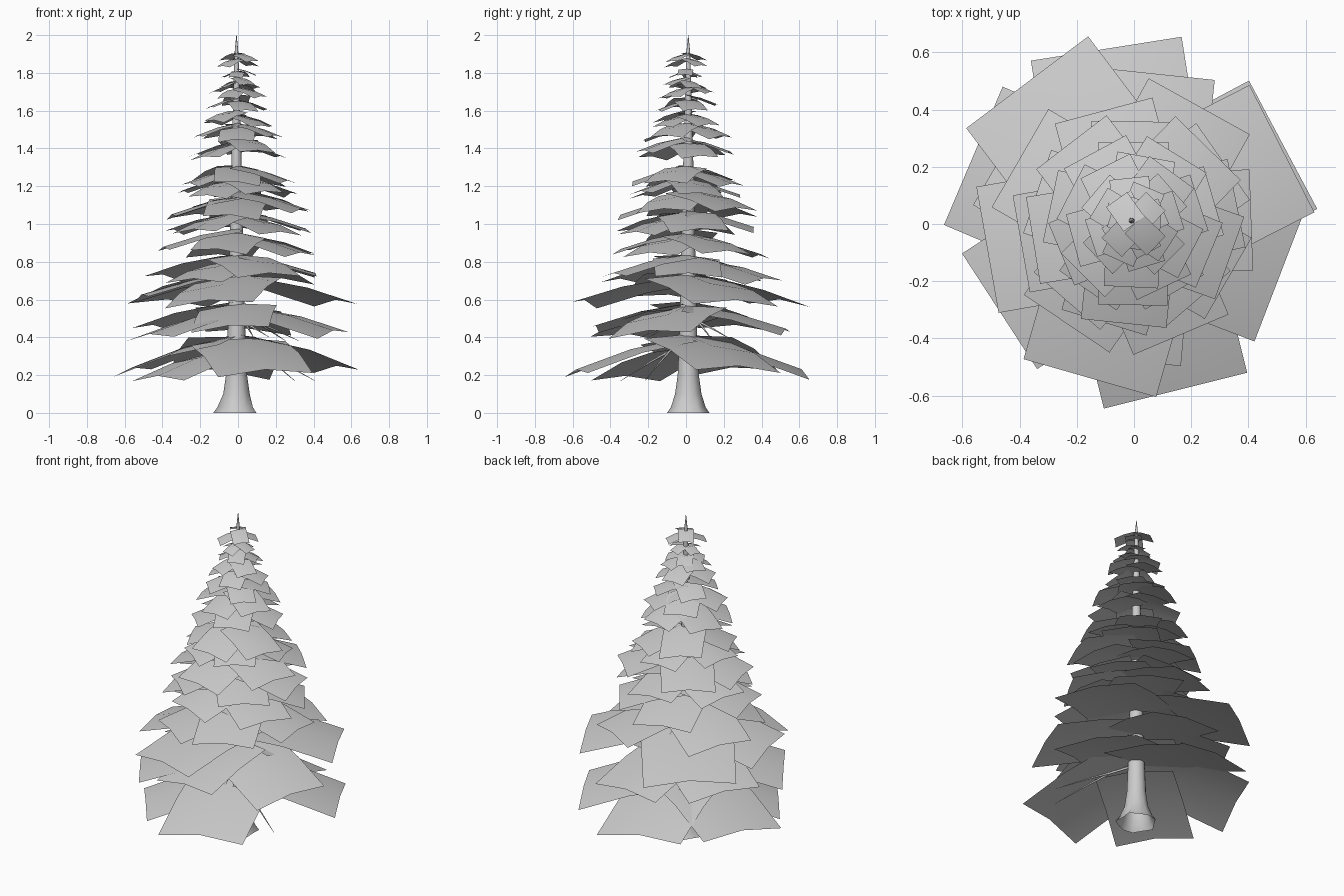
import bpy, bmesh, math, random
from mathutils import Vector, Matrix

random.seed(11)
cube = bpy.data.objects.get("Cube")
if cube:
    bpy.data.objects.remove(cube, do_unlink=True)

# One plain grey for the whole tree
grey = bpy.data.materials.new("pale grey")
grey.use_nodes = True
grey.diffuse_color = (0.6, 0.6, 0.6, 1)
grey.node_tree.nodes["Principled BSDF"].inputs["Base Color"].default_value = (0.6, 0.6, 0.6, 1)


def finish(bm, name):
    mesh = bpy.data.meshes.new(name)
    bm.to_mesh(mesh)
    bm.free()
    mesh.materials.append(grey)
    mesh.polygons.foreach_set("use_smooth", [True] * len(mesh.polygons))
    obj = bpy.data.objects.new(name, mesh)
    bpy.context.collection.objects.link(obj)
    return obj


def tube(bm, path, radii, sides, lobes=None):
    """Skin rings of vertices along a path; lobes makes the first rings wavy."""
    rings = []
    for i, (p, r) in enumerate(zip(path, radii)):
        p = Vector(p)
        d = Vector(path[min(i + 1, len(path) - 1)]) - Vector(path[max(i - 1, 0)])
        turn = d.to_track_quat('Z', 'Y')
        ring = []
        for k in range(sides):
            a = math.tau * k / sides
            s = r * (1 + lobes * math.cos(5 * a) if lobes and i < 2 else 1)
            ring.append(bm.verts.new(p + turn @ Vector((s * math.cos(a), s * math.sin(a), 0))))
        rings.append(ring)
    for low, high in zip(rings, rings[1:]):
        for k in range(sides):
            j = (k + 1) % sides
            bm.faces.new((low[k], low[j], high[j], high[k]))


# Trunk with flared roots and a thin leader at the tip
trunk_profile = [(0.0, 0.112), (0.03, 0.092), (0.1, 0.07), (0.2, 0.056), (0.45, 0.046),
                 (0.9, 0.036), (1.4, 0.025), (1.8, 0.014), (1.92, 0.009), (2.0, 0.001)]
bm = bmesh.new()
tube(bm, [(-0.008, 0.012, z) for z, _ in trunk_profile], [r for _, r in trunk_profile], 12, 0.1)
finish(bm, "trunk")


def needle_card(bm, heading, reach, z_tip, slope):
    """Rectangular spray, bent along its length and creased down the middle."""
    width = reach * 0.86
    tilt = random.uniform(-0.04, 0.04) * reach
    sag = 0.05 * reach
    drop = slope * reach
    turn = Matrix.Rotation(math.radians(heading), 3, 'Z')
    rows = []
    for along, height in ((0.0, drop), (0.5, drop * 0.64), (1.0, 0.0)):
        rows.append([bm.verts.new(turn @ Vector((along * reach, side * width / 2,
                     z_tip + height + sag * (1 - abs(side)) + side * tilt)))
                     for side in (-1, 0, 1)])
    for a, b in zip(rows, rows[1:]):
        for k in range(2):
            bm.faces.new((a[k], b[k], b[k + 1], a[k + 1]))


# Broad lower tiers: slope, then heading, reach and tip height of each spray
tiers = [
    (0.28, [(28, 0.59, 0.22), (99, 0.62, 0.2), (157, 0.61, 0.21), (217, 0.53, 0.17), (284, 0.6, 0.2)]),
    (0.24, [(-21, 0.54, 0.41), (84, 0.53, 0.42), (150, 0.52, 0.44), (213, 0.56, 0.39), (265, 0.48, 0.44)]),
    (0.23, [(27, 0.58, 0.57), (127, 0.62, 0.57), (190, 0.52, 0.6), (254, 0.56, 0.57)]),
    (0.23, [(2, 0.41, 0.72), (61, 0.47, 0.69), (150, 0.46, 0.71), (236, 0.42, 0.69), (293, 0.42, 0.72)]),
    (0.24, [(35, 0.38, 0.84), (105, 0.41, 0.82), (190, 0.4, 0.86), (253, 0.36, 0.85), (330, 0.38, 0.83)]),
]
# Upper tiers: tip height and reach, each turned on from the one below
upper = [(0.95, 0.36), (1.05, 0.36), (1.15, 0.29), (1.22, 0.28), (1.36, 0.25), (1.44, 0.23),
         (1.53, 0.18), (1.61, 0.16), (1.68, 0.14), (1.73, 0.11), (1.78, 0.09), (1.85, 0.11)]
for i, (z, reach) in enumerate(upper):
    count = 5 if i < 6 else 4
    sprays = [(90 - 37 * i + 360 / count * k + random.uniform(-8, 8),
               reach * random.uniform(0.95, 1.03), z + random.uniform(-0.02, 0.02))
              for k in range(count)]
    tiers.append((0.25 + 0.008 * i, sprays))

for n, (slope, sprays) in enumerate(tiers):
    bm = bmesh.new()
    for heading, reach, z in sprays:
        needle_card(bm, heading, reach, z, slope)
    finish(bm, f"needle_tier_{n + 1}")


# Bare forked twigs in the gaps of the lowest tiers
def twig(bm, heading, z, length, fall):
    turn = Matrix.Rotation(math.radians(heading), 3, 'Z')
    for spread in (-0.2, 0.18):
        path = [turn @ Vector((length * t, spread * length * max(0, t - 0.3) * 1.4,
                               z - fall * t ** 1.2 - abs(spread) * 0.1 * t))
                for t in (0.0, 0.3, 0.6, 1.0)]
        tube(bm, path, (0.009, 0.007, 0.005, 0.001), 5)


bm = bmesh.new()
for heading, z, length, fall in ((-38, 0.38, 0.45, 0.19), (35, 0.52, 0.35, 0.12),
                                 (300, 0.5, 0.25, 0.08)):
    twig(bm, heading, z, length, fall)
finish(bm, "bare_twigs")
